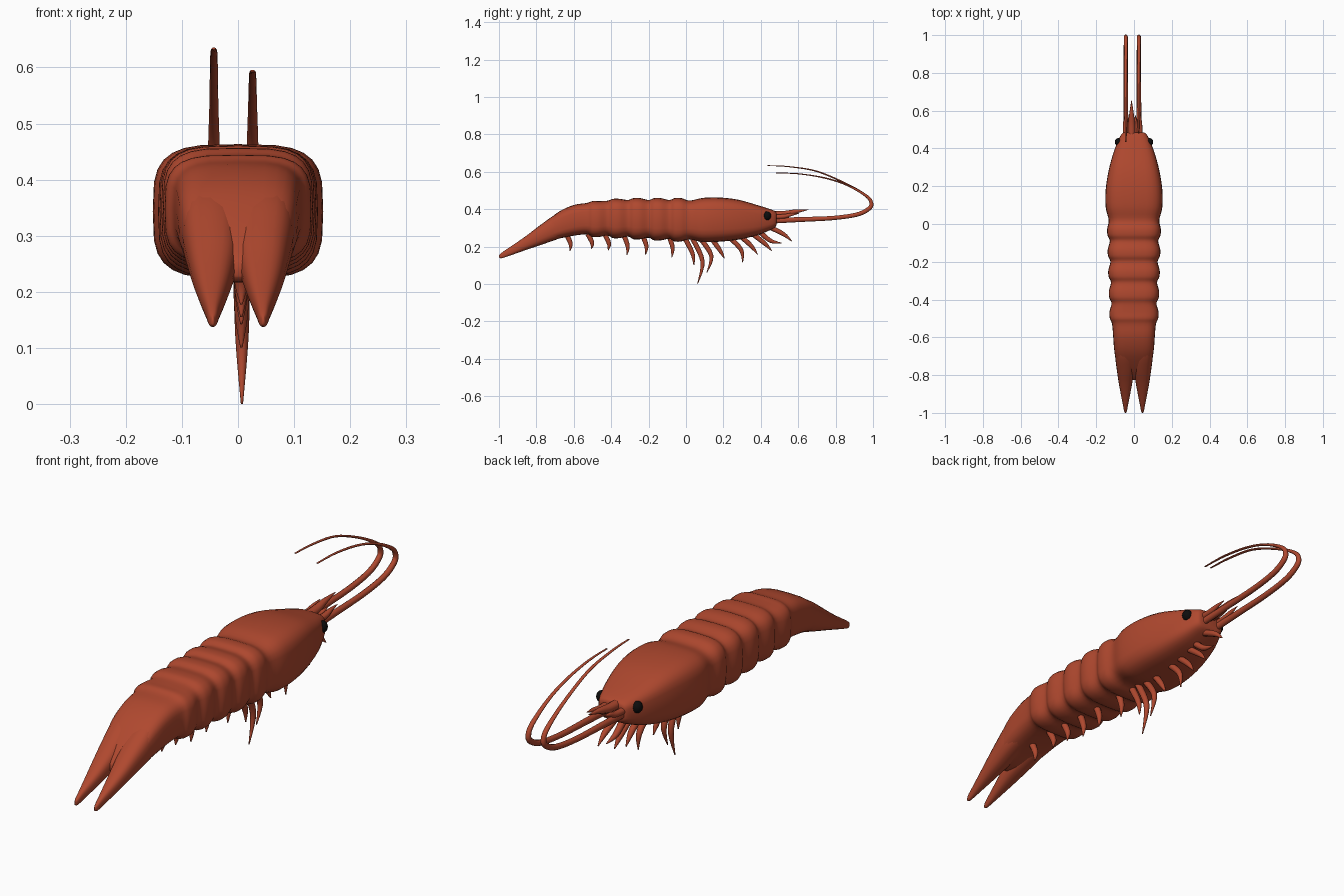
import bpy, bmesh, math
from mathutils import Vector

if "Cube" in bpy.data.objects:
    bpy.data.objects.remove(bpy.data.objects["Cube"])


def material(name, col):
    m = bpy.data.materials.new(name)
    m.diffuse_color = (*col, 1)
    m.use_nodes = True
    m.node_tree.nodes["Principled BSDF"].inputs["Base Color"].default_value = m.diffuse_color
    return m


SHELL = material("shell_red", (0.43, 0.065, 0.028))
BLACK = material("eye_black", (0.004, 0.004, 0.004))


def smooth_rows(rows, n):
    """Catmull-Rom interpolation through rows of numbers."""
    out = []
    for i in range(len(rows) - 1):
        p = [rows[max(0, min(len(rows) - 1, i + k))] for k in (-1, 0, 1, 2)]
        for s in range(n):
            t = s / n
            out.append([0.5 * (2 * b + (c - a) * t + (2 * a - 5 * b + 4 * c - d) * t * t
                               + (3 * b - a - 3 * c + d) * t ** 3) for a, b, c, d in zip(*p)])
    out.append(list(rows[-1]))
    return out


def skin(name, rings, mat):
    """Bridge a list of closed rings and cap both ends."""
    bm = bmesh.new()
    vr = [[bm.verts.new(p) for p in r] for r in rings]
    n = len(vr[0])
    for a, b in zip(vr, vr[1:]):
        for i in range(n):
            bm.faces.new((a[i], a[(i + 1) % n], b[(i + 1) % n], b[i]))
    bm.faces.new(vr[0])
    bm.faces.new(vr[-1])
    bmesh.ops.recalc_face_normals(bm, faces=bm.faces)
    me = bpy.data.meshes.new(name)
    bm.to_mesh(me)
    bm.free()
    me.materials.append(mat)
    ob = bpy.data.objects.new(name, me)
    bpy.context.collection.objects.link(ob)
    for p in me.polygons:
        p.use_smooth = True
    return ob


def loft(name, rows, power=3.6, sides=28, n=4):
    """Rows: y, left x, right x, bottom z, top z; rounded-box sections."""
    rings = []
    for y, x0, x1, z0, z1 in smooth_rows(rows, n):
        ring = []
        for k in range(sides):
            a = 2 * math.pi * k / sides
            c, s = math.cos(a), math.sin(a)
            e = 2 / power
            ring.append(((x0 + x1) / 2 + (x1 - x0) / 2 * math.copysign(abs(c) ** e, c), y,
                         (z0 + z1) / 2 + (z1 - z0) / 2 * math.copysign(abs(s) ** e, s)))
        rings.append(ring)
    return skin(name, rings, SHELL)


def tube(name, rows, sides=10, n=5):
    """Rows: x, y, z, sideways radius, thickness radius; path in the y-z plane."""
    pts = smooth_rows(rows, n)
    rings = []
    for i, (x, y, z, rx, rn) in enumerate(pts):
        a, b = pts[max(0, i - 1)], pts[min(len(pts) - 1, i + 1)]
        nrm = Vector((0, a[2] - b[2], b[1] - a[1])).normalized()
        rings.append([Vector((x, y, z)) + Vector((rx * math.cos(t), 0, 0)) + nrm * rn * math.sin(t)
                      for t in (2 * math.pi * k / sides for k in range(sides))])
    return skin(name, rings, SHELL)


# Carapace and ringed abdomen: y, half width, bottom, top
rows = [(0.485, 0.05, 0.33, 0.385), (0.478, 0.064, 0.313, 0.396), (0.45, 0.08, 0.296, 0.408),
        (0.38, 0.108, 0.268, 0.43), (0.28, 0.135, 0.245, 0.458), (0.18, 0.15, 0.234, 0.47),
        (0.09, 0.15, 0.232, 0.468), (0.02, 0.134, 0.246, 0.454)]
for i in range(5):
    y = 0.02 - 0.11 * i
    w = 0.142 - 0.003 * i
    zb = 0.235 + 0.006 * i
    zt = 0.467 - (0, 0, 0, 0.004, 0.016)[i]
    rows += [(y - 0.045, w, zb, zt), (y - 0.08, w - 0.002, zb, zt),
             (y - 0.11, w - 0.014, zb + 0.014, zt - 0.01)]
rows += [(-0.6, 0.11, 0.266, 0.43), (-0.68, 0.103, 0.25, 0.394),
         (-0.76, 0.085, 0.228, 0.33), (-0.81, 0.04, 0.225, 0.28), (-0.825, 0.012, 0.235, 0.26)]
loft("body", [(y, -w, w, b, t) for y, w, b, t in rows])

# Forked tail lobes
for name, s in (("tail_lobe_left", -1), ("tail_lobe_right", 1)):
    lobe = [(-0.62, -0.003, 0.102, 0.27, 0.415), (-0.7, -0.003, 0.1, 0.243, 0.378),
            (-0.78, 0.0, 0.09, 0.215, 0.322), (-0.84, 0.009, 0.081, 0.195, 0.276),
            (-0.9, 0.02, 0.07, 0.174, 0.233), (-0.96, 0.032, 0.058, 0.153, 0.193),
            (-0.988, 0.037, 0.053, 0.145, 0.173), (-1.0, 0.043, 0.047, 0.149, 0.162)]
    loft(name, [(y, s * a, s * b, z0, z1) for y, a, b, z0, z1 in lobe], power=2.6, sides=20)

# Long antennae sweeping forward and curling back
for name, x, ends in (("antenna_left", -0.043, [(0.7, 0.61), (0.55, 0.635), (0.435, 0.641)]),
                      ("antenna_right", 0.026, [(0.74, 0.575), (0.6, 0.597), (0.48, 0.601)])):
    path = [(0.44, 0.345), (0.6, 0.352), (0.78, 0.36), (0.91, 0.378), (0.975, 0.408),
            (0.991, 0.438), (0.965, 0.478), (0.86, 0.542 if x < 0 else 0.537)] + ends
    rx = [0.013, 0.0125, 0.012, 0.0115, 0.011, 0.0105, 0.01, 0.008, 0.007, 0.006, 0.004]
    rn = [0.016, 0.014, 0.012, 0.012, 0.012, 0.011, 0.008, 0.005, 0.004, 0.003, 0.002]
    tube(name, [(x, y, z, a, b) for (y, z), a, b in zip(path, rx, rn)])

# Rostrum and short feeler spikes
for name, x, z, tip, tz, r in (("rostrum", -0.013, 0.378, 0.655, 0.405, 0.019),
                               ("feeler_left", -0.045, 0.362, 0.6, 0.388, 0.014),
                               ("feeler_mid", 0.008, 0.36, 0.575, 0.38, 0.014),
                               ("feeler_right", 0.03, 0.365, 0.605, 0.385, 0.014)):
    tube(name, [(x, 0.43, z, r, r), (x, 0.52, z + 0.004, r, r * 0.9),
                (x, (tip + 0.52) / 2, (z + tz) / 2 + 0.004, r * 0.6, r * 0.6), (x, tip, tz, 0.001, 0.001)])

# Legs under the thorax and swimmerets under the abdomen: base, knee, tip (y, z)
legs = [((0.43, 0.32), (0.52, 0.275), (0.565, 0.237)), ((0.39, 0.29), (0.45, 0.24), (0.51, 0.226)),
        ((0.35, 0.28), (0.42, 0.225), (0.458, 0.185)), ((0.29, 0.265), (0.35, 0.21), (0.383, 0.165)),
        ((0.23, 0.26), (0.295, 0.19), (0.303, 0.122)), ((0.13, 0.26), (0.18, 0.19), (0.205, 0.145)),
        ((0.07, 0.26), (0.135, 0.16), (0.112, 0.07)), ((0.03, 0.26), (0.088, 0.13), (0.062, 0.008)),
        ((-0.01, 0.26), (0.035, 0.17), (0.042, 0.108))]
for y, t in ((-0.08, 0.15), (-0.22, 0.165), (-0.32, 0.163), (-0.42, 0.188), (-0.51, 0.196), (-0.625, 0.185)):
    legs.append(((y - 0.015, 0.275), (y + 0.008, (0.26 + t) / 2), (y + 0.004, t)))
for i, (a, b, c) in enumerate(legs):
    x = 0.006 if i != 7 else 0.007
    tube(f"leg_{i + 1}" if i < 9 else f"swimmeret_{i - 8}",
         [(x, *a, 0.015, 0.014), (x, *b, 0.012, 0.012), (x, *c, 0.002, 0.002)])

# Eyes
for name, s in (("eye_left", -1), ("eye_right", 1)):
    bpy.ops.mesh.primitive_uv_sphere_add(segments=20, ring_count=12, radius=0.021,
                                         location=(s * 0.081, 0.434, 0.372))
    eye = bpy.context.object
    eye.name = name
    eye.scale.z = 1.15
    eye.data.materials.append(BLACK)
    bpy.ops.object.shade_smooth()

# Rest the lowest leg tip on the ground
bpy.context.view_layer.update()
obs = [o for o in bpy.data.objects if o.type == "MESH"]
low = min((o.matrix_world @ v.co).z for o in obs for v in o.data.vertices)
for o in obs:
    o.location.z -= low
